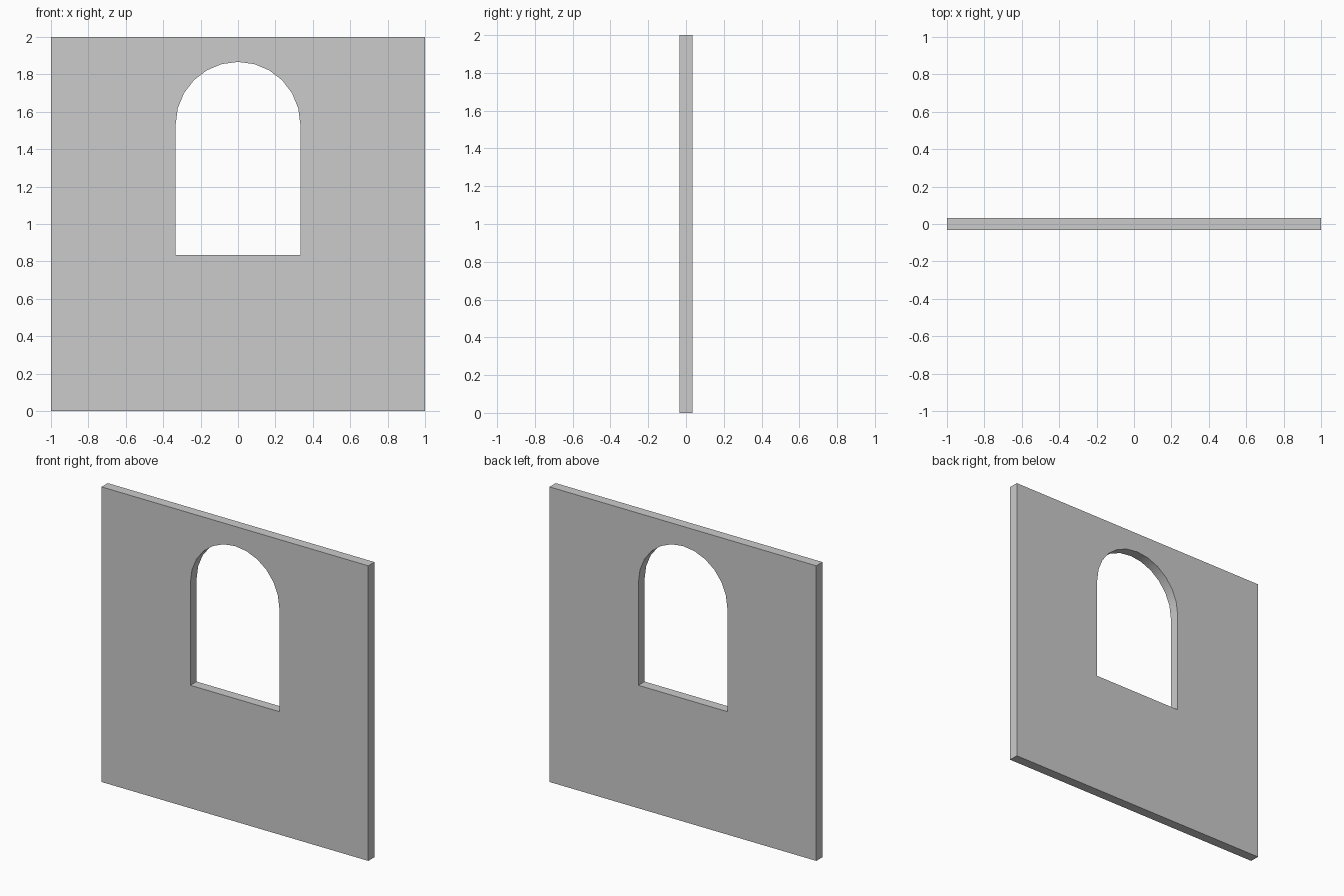
import bpy, bmesh
from math import sin, cos, pi

if "Cube" in bpy.data.objects:
    bpy.data.objects.remove(bpy.data.objects["Cube"])

HALF_T = 0.0333            # half wall thickness
R, SILL, SPRING = 0.3333, 0.8333, 1.5333
STEPS = 6                  # segments per quarter arch

# Right half of the wall outline, seen from the front
profile = [(0, SILL), (0, 0), (1, 0), (1, 2), (0, 2)]
profile += [(R * sin(a), SPRING + R * cos(a))
            for a in (pi / 2 * i / STEPS for i in range(STEPS + 1))]
profile += [(R, SILL)]

# Prism from the outline, left open on the mirror plane
bm = bmesh.new()
front = [bm.verts.new((x, -HALF_T, z)) for x, z in profile]
back = [bm.verts.new((x, HALF_T, z)) for x, z in profile]
bm.faces.new(front)
bm.faces.new(back[::-1])
n = len(profile)
for i in range(n):
    j = (i + 1) % n
    if profile[i][0] == 0 and profile[j][0] == 0:
        continue
    bm.faces.new((front[j], front[i], back[i], back[j]))
bmesh.ops.recalc_face_normals(bm, faces=bm.faces)
mesh = bpy.data.meshes.new("arched_window_wall")
bm.to_mesh(mesh)
bm.free()

wall = bpy.data.objects.new("arched_window_wall", mesh)
bpy.context.collection.objects.link(wall)
bpy.context.view_layer.objects.active = wall
wall.select_set(True)

# Mirror to the left half, smooth arch with crisp corners
mod = wall.modifiers.new("mirror", 'MIRROR')
mod.use_clip = True
bpy.ops.object.modifier_apply(modifier=mod.name)
bpy.ops.object.shade_smooth_by_angle(angle=pi / 6)
